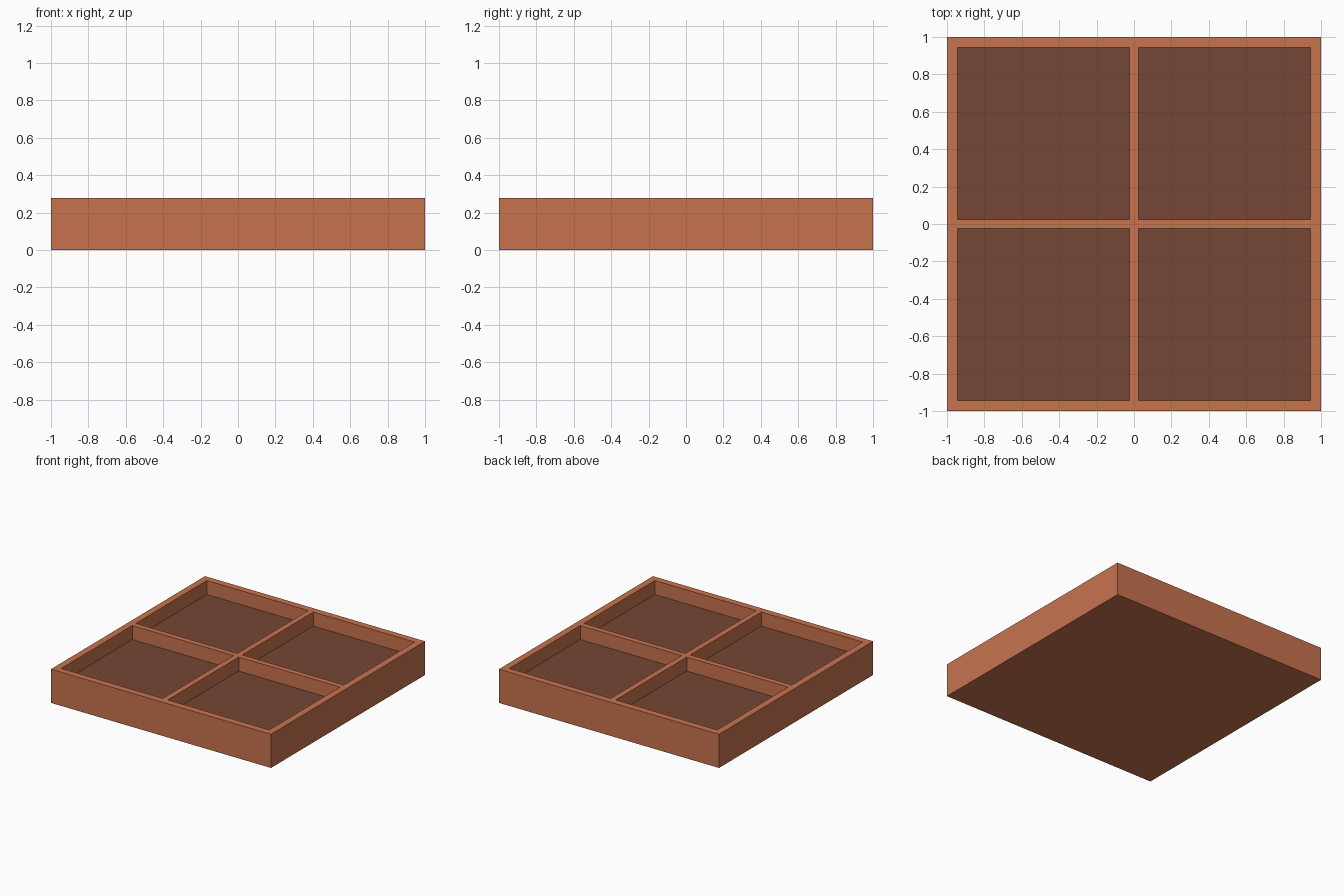
import bpy
import bmesh
from mathutils import Vector

if "Cube" in bpy.data.objects:
    bpy.data.objects.remove(bpy.data.objects["Cube"], do_unlink=True)

HEIGHT = 0.277
DEPTH = 0.115
INNER = 0.945      # inner face of the outer walls
DIVIDER = 0.023    # half thickness of the cross dividers


def material(name, color):
    mat = bpy.data.materials.new(name)
    mat.use_nodes = True
    mat.diffuse_color = color
    mat.node_tree.nodes["Principled BSDF"].inputs["Base Color"].default_value = color
    return mat


# Solid block standing on the ground
bm = bmesh.new()
bmesh.ops.create_cube(bm, size=2)
for v in bm.verts:
    v.co.z = HEIGHT if v.co.z > 0 else 0


def top_faces():
    return [f for f in bm.faces if f.normal.z > 0.9]


# Cut the top along the wall and divider lines
bm.normal_update()
for axis in (Vector((1, 0, 0)), Vector((0, 1, 0))):
    for offset in (-INNER, -DIVIDER, DIVIDER, INNER):
        faces = top_faces()
        edges = {e for f in faces for e in f.edges}
        verts = {v for f in faces for v in f.verts}
        bmesh.ops.bisect_plane(bm, geom=list(verts) + list(edges) + faces,
                               plane_co=axis * offset, plane_no=axis)
        bm.normal_update()

# Sink the four compartments and colour their floors
pockets = []
for f in top_faces():
    c = f.calc_center_median()
    if all(DIVIDER < abs(a) < INNER for a in (c.x, c.y)):
        pockets.append(f)
bmesh.ops.inset_individual(bm, faces=pockets, thickness=0, depth=-DEPTH)
for f in pockets:
    f.material_index = 1
bm.normal_update()

mesh = bpy.data.meshes.new("divided_tray")
bm.to_mesh(mesh)
bm.free()
mesh.materials.append(material("terracotta", (0.578, 0.171, 0.076, 1)))
mesh.materials.append(material("dark brown floor", (0.178, 0.061, 0.036, 1)))
tray = bpy.data.objects.new("divided_tray", mesh)
bpy.context.collection.objects.link(tray)
